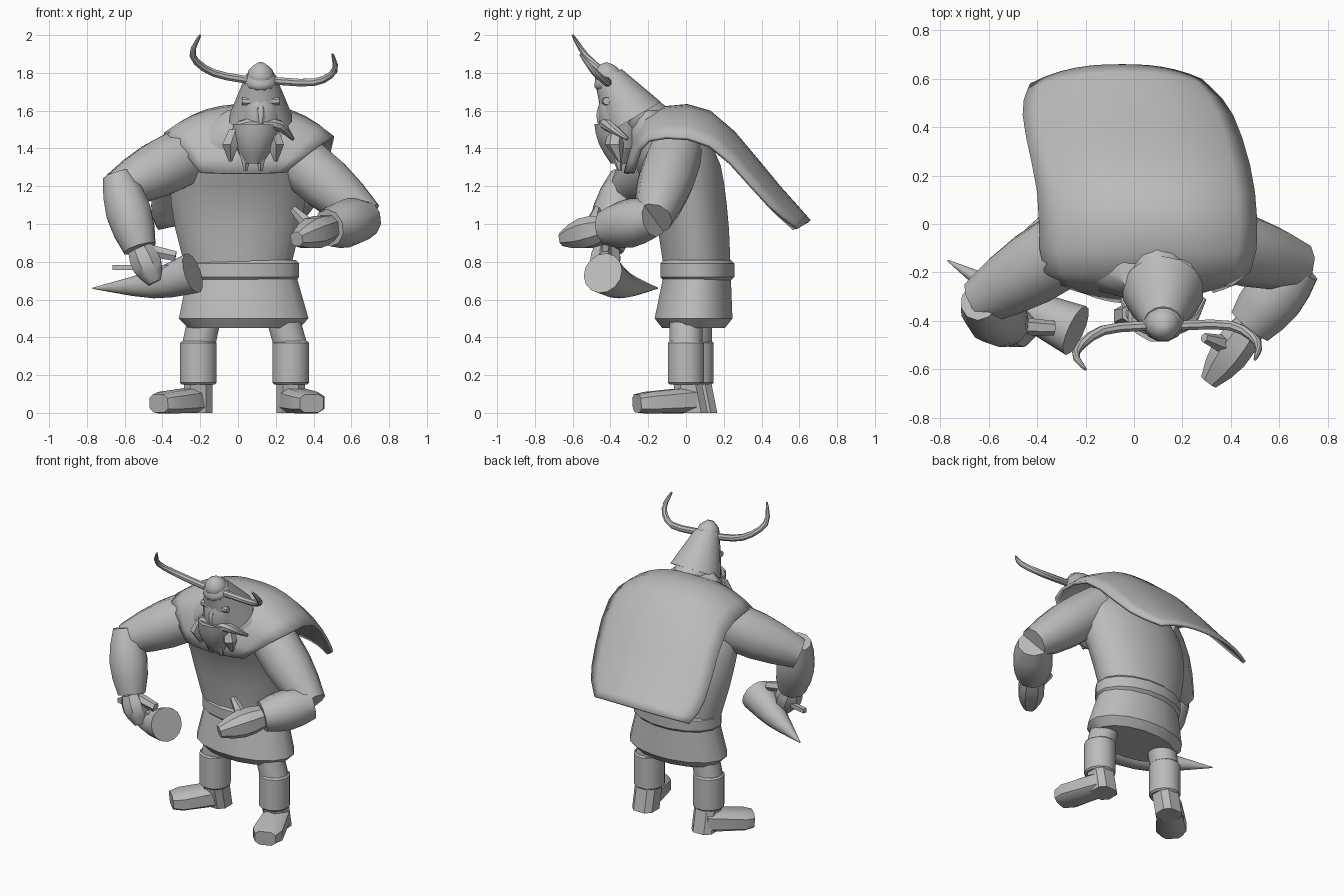
import bpy
import math
from mathutils import Vector

cube = bpy.data.objects.get("Cube")
if cube:
    bpy.data.objects.remove(cube)

ACROSS, UPWARD = Vector((0, 1, 0)), Vector((0, 0, 1))
SHADE = (.5, .5, .5, 1)
grey = bpy.data.materials.new("plain_grey")
grey.use_nodes = True
grey.diffuse_color = SHADE
grey.node_tree.nodes["Principled BSDF"].inputs["Base Color"].default_value = SHADE


def build(name, verts, faces, angle=40):
    mesh = bpy.data.meshes.new(name)
    mesh.from_pydata(verts, [], faces)
    mesh.materials.append(grey)
    obj = bpy.data.objects.new(name, mesh)
    bpy.context.collection.objects.link(obj)
    bpy.ops.object.select_all(action="DESELECT")
    obj.select_set(True)
    bpy.context.view_layer.objects.active = obj
    bpy.ops.object.shade_smooth_by_angle(angle=math.radians(angle))
    return obj


def spline(points, steps=3):
    """Smooth a list of equally long tuples into a denser list."""
    result = []
    last = len(points) - 1
    for i in range(last):
        before, start = points[max(i - 1, 0)], points[i]
        end, after = points[i + 1], points[min(i + 2, last)]
        for step in range(steps):
            t = step / steps
            result.append(tuple(
                b + t / 2 * (c - a + t * (2 * a - 5 * b + 4 * c - d + t * (3 * (b - c) + d - a)))
                for a, b, c, d in zip(before, start, end, after)))
    return result + [points[last]]


def loft(name, rings, sides=12, ref=ACROSS, upright=False, power=1):
    """Skin rings of x, y, z, half width and, if it differs, half depth."""
    centres = [Vector(ring[:3]) for ring in rings]
    verts, faces = [], []
    for i, ring in enumerate(rings):
        along = centres[min(i + 1, len(rings) - 1)] - centres[max(i - 1, 0)]
        if upright:
            along = UPWARD * math.copysign(1, along.z)
        along.normalize()
        wide = ref.cross(along).normalized()
        deep = along.cross(wide)
        for k in range(sides):
            turn = math.tau * (k + .5) / sides
            c, s = (math.copysign(abs(v) ** power, v) for v in (math.cos(turn), math.sin(turn)))
            verts.append(centres[i] + wide * c * ring[3] + deep * s * ring[-1])
    for start in range(0, len(verts) - sides, sides):
        for k in range(sides):
            n = (k + 1) % sides
            faces.append((start + k, start + n, start + sides + n, start + sides + k))
    faces.append(tuple(reversed(range(sides))))
    faces.append(tuple(range(len(verts) - sides, len(verts))))
    return build(name, verts, faces)


def limb(name, start, end, first, second, bulge=0, **options):
    """Tapered segment between two joints, swelling in the middle."""
    rings = []
    for step in range(5):
        t = step / 4
        radius = first + (second - first) * t + bulge * math.sin(math.pi * t)
        rings.append((*start.lerp(end, t), radius))
    return loft(name, rings, **options)


def drum(name, x, y, bottom, top, wide, deep, bevel, **options):
    """Upright oval band with bevelled rims."""
    return loft(name, [(x, y, bottom, wide - bevel, deep - bevel),
                       (x, y, bottom + bevel, wide, deep),
                       (x, y, top - bevel, wide, deep),
                       (x, y, top, wide - bevel, deep - bevel)], upright=True, **options)


# Torso, belt and flared tunic skirt
torso = [(0, .06, .75, .28, .18), (0, .02, 1.1, .36, .2), (.03, -.08, 1.4, .36, .23),
         (.08, -.2, 1.6, .14, .1)]
loft("torso", spline(torso), sides=16, upright=True)
drum("belt", .02, .06, .7, .81, .31, .2, .02, sides=16)
loft("skirt", [(.03, .04, .45, .3, .17), (.03, .04, .5, .35, .21), (.02, .06, .74, .29, .18)],
     sides=16, upright=True)

# Legs with splayed boots
for side, ankle, toe in (("left", Vector((.28, 0, .1)), Vector((.39, -.26, .05))),
                         ("right", Vector((-.21, .05, .1)), Vector((-.42, -.13, .05)))):
    hip = ankle.copy()
    hip.x *= .8
    hip.z = .55
    heel = ankle + ACROSS * .04
    heel.z = 0
    limb(side + "_thigh", hip, ankle + UPWARD / 4, .09, .09)
    drum(side + "_boot_shaft", ankle.x, ankle.y, .15, .38, .1, .1, .01)
    limb(side + "_heel", heel, ankle + UPWARD / 10, .08, .08, sides=8, upright=True, power=.7)
    back = heel + UPWARD * .07
    middle = back.lerp(toe, .8)
    loft(side + "_foot", [(*back, .08, .07), (*middle, .1, .06), (*toe, .07, .05)],
         sides=8, ref=UPWARD, power=.6)

# Right arm, bent down to grip the drinking horn
shoulder, elbow = Vector((-.2, -.05, 1.4)), Vector((-.64, -.32, 1.18))
wrist, knuckles = Vector((-.52, -.42, .87)), Vector((-.44, -.44, .69))
limb("right_upper_arm", shoulder, elbow, .15, .1, .03, sides=10)
limb("right_forearm", elbow + UPWARD * .08, wrist, .08, .09, .04, sides=10)
limb("right_hand", wrist, knuckles, .07, .04, .03, sides=8)
limb("right_thumb", wrist, Vector((-.33, -.43, .83)), .04, .03, sides=6)
limb("horn_strap", Vector((-.66, -.36, .77)), Vector((-.31, -.45, .77)), .02, .02, sides=4)

# Left arm, forearm across the front with an open hand
shoulder, elbow = Vector((.25, -.05, 1.4)), Vector((.68, -.17, 1.03))
wrist, knuckles = Vector((.48, -.42, .98)), Vector((.31, -.65, .92))
limb("left_upper_arm", shoulder, elbow, .14, .1, .03, sides=10)
limb("left_forearm", elbow, wrist, .1, .1, .03, sides=10, ref=UPWARD)
limb("left_hand", wrist, knuckles, .07, .04, .03, sides=8, ref=UPWARD, power=.8)
limb("left_thumb", wrist.lerp(knuckles, .4), Vector((.29, -.47, 1.08)), .05, .02, sides=6)

# Drinking horn with a flared, hollow mouth
horn = spline([(-.77, -.15, .66, .003), (-.45, -.34, .68, .075), (-.24, -.44, .74, .11)])
hollow = [(*ring[:3], ring[3] * .85) for ring in horn[:-4:-1]]
loft("drinking_horn", horn + hollow, sides=14)

# Cape stretched between three rails: right edge, spine and left edge
right_rail = spline([(-.2, -.29, 1.27), (-.37, -.2, 1.47), (-.4, .13, 1.43),
                     (-.46, .45, 1.1), (-.43, .58, .98)])
spine_rail = spline([(.03, -.33, 1.27), (.05, -.21, 1.58), (.05, .13, 1.6),
                     (0, .5, 1.2), (-.05, .66, 1.02)])
left_rail = spline([(.25, -.29, 1.27), (.48, -.2, 1.45), (.5, .13, 1.42),
                    (.41, .45, 1.1), (.28, .6, .98)])
columns = 13
verts, faces = [], []
for rails in zip(right_rail, spine_rail, left_rail):
    right, spine, left = map(Vector, rails)
    for k in range(columns):
        across = 2 * k / (columns - 1) - 1
        edge = left if across > 0 else right
        point = spine.lerp(edge, abs(across) ** 2.5)
        point.x = spine.x + (edge.x - spine.x) * abs(across)
        verts.append(point)
for start in range(0, len(verts) - columns, columns):
    for i in range(start, start + columns - 1):
        faces.append((i, i + 1, i + columns + 1, i + columns))
cape = build("cape", verts, faces)
thickness = cape.modifiers.new("thickness", "SOLIDIFY")
thickness.thickness = .02

# Head and helmet, leaning forward
MID = .12
limb("neck", Vector((.09, -.14, 1.5)), Vector((MID, -.28, 1.6)), .12, .12)
limb("face", Vector((MID, -.33, 1.4)), Vector((MID, -.38, 1.7)), .07, .07, .04, upright=True)
limb("helmet", Vector((MID, -.28, 1.56)), Vector((MID, -.41, 1.78)), .17, .08, sides=14)
limb("helmet_band", Vector((MID, -.39, 1.73)), Vector((MID, -.42, 1.79)), .07, .07, .02)
limb("helmet_knob", Vector((MID, -.41, 1.77)), Vector((MID, -.44, 1.85)), .07, .02, .02)
limb("brow", Vector((.02, -.42, 1.65)), Vector((.22, -.42, 1.65)), .02, .02, .01, sides=8)
limb("nose", Vector((MID, -.43, 1.66)), Vector((MID, -.45, 1.53)), .01, .02, .02, sides=8)
for side, sign in (("left", 1), ("right", -1)):
    lip, cheek, tip = (Vector((MID + sign * reach, y, z)) for reach, y, z in
                       ((0, -.44, 1.53), (.1, -.41, 1.52), (.17, -.31, 1.45)))
    whiskers = [(*lip, .025), (*cheek, .03), (*tip, .01)]
    loft(side + "_moustache", spline(whiskers), sides=8)

# Beard with separate pointed locks, longest in the middle
limb("beard", Vector((.1, -.36, 1.53)), Vector((.08, -.35, 1.32)), .13, .05, .02, upright=True)
for number in range(4):
    x = number * .08 - .04
    length = .2 if number in (1, 2) else .15
    root = Vector((x * .8 + .02, -.37, 1.5))
    middle = Vector((x, -.38, 1.42))
    tip = middle + Vector((0, .03, .06 - length))
    lock = [(*root, .04), (*middle, .05), (*tip, .01)]
    loft("beard_lock", lock, sides=6, upright=True)

# Curved helmet horns sprouting from the band
left_horn = [(.17, -.42, 1.76), (.4, -.42, 1.75), (.51, -.49, 1.81), (.5, -.56, 1.9)]
right_horn = [(.07, -.42, 1.76), (-.13, -.44, 1.8), (-.24, -.53, 1.89), (-.2, -.6, 2)]
for name, path in (("left_horn", left_horn), ("right_horn", right_horn)):
    curve = spline(path)
    rings = [(*point, .022 * (1 - (i / len(curve)) ** 3)) for i, point in enumerate(curve)]
    loft(name, rings, sides=8)
